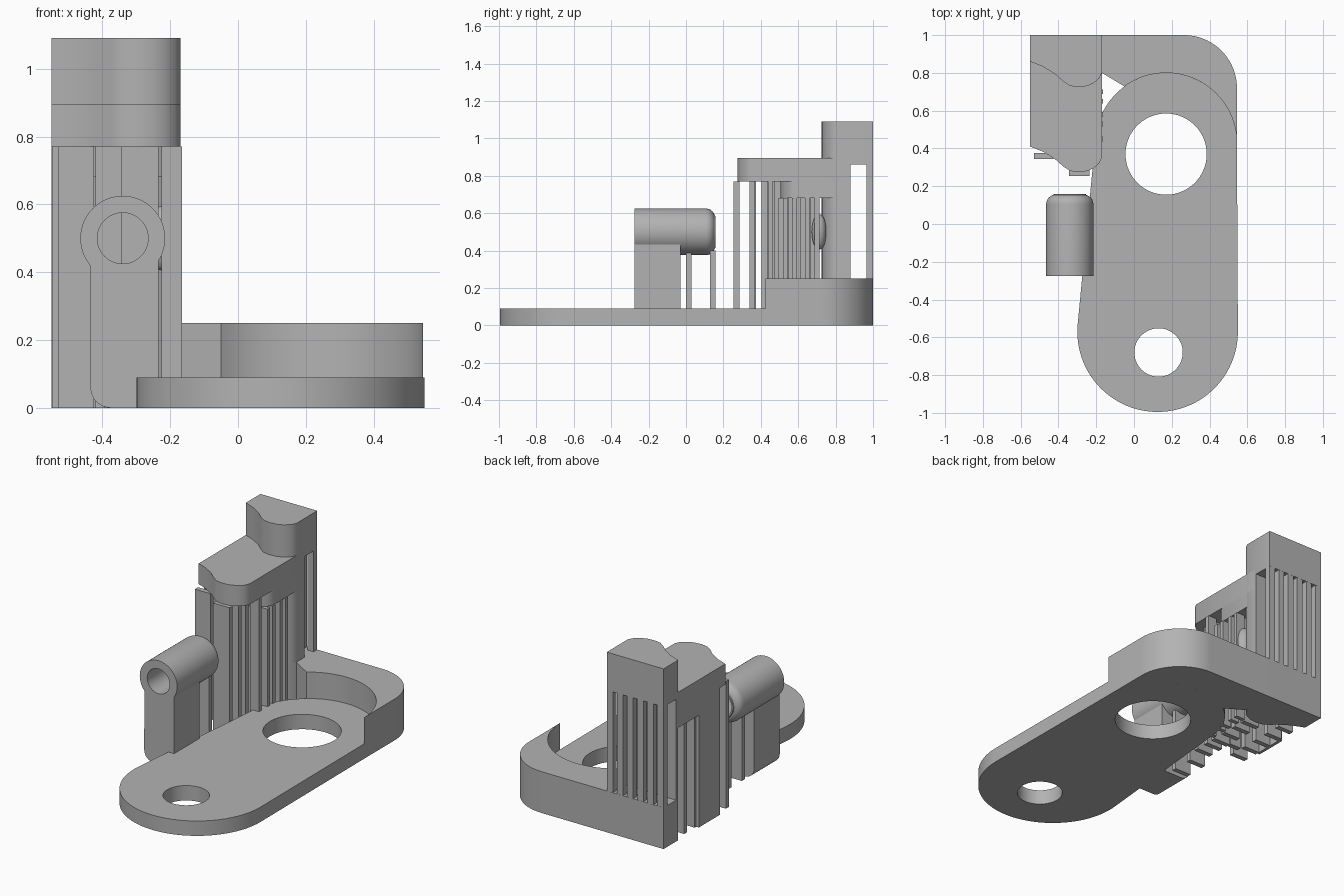
import bpy, bmesh
from math import sin, cos, pi, radians
from mathutils import Matrix

if "Cube" in bpy.data.objects:
    bpy.data.objects.remove(bpy.data.objects["Cube"])

GREY = bpy.data.materials.new("plain grey")
GREY.use_nodes = True
colour = (0.45, 0.45, 0.45, 1)
GREY.diffuse_color = colour
GREY.node_tree.nodes["Principled BSDF"].inputs["Base Color"].default_value = colour


def finish(name, mesh, smooth=False):
    obj = bpy.data.objects.new(name, mesh)
    bpy.context.collection.objects.link(obj)
    mesh.materials.clear()
    mesh.materials.append(GREY)
    if smooth:
        bpy.ops.object.select_all(action="DESELECT")
        obj.select_set(True)
        bpy.context.view_layer.objects.active = obj
        bpy.ops.object.shade_smooth_by_angle(angle=radians(30))
    return obj


def arc(cx, cy, r, start, end, steps=32):
    angles = [radians(start + (end - start) * i / steps) for i in range(steps + 1)]
    return [(cx + r * cos(a), cy + r * sin(a)) for a in angles]


def slab(name, loops, low, high, matrix=None):
    """Extrude a flat outline (any further loops are holes) from low to high."""
    curve = bpy.data.curves.new(name, "CURVE")
    curve.dimensions = "2D"
    curve.fill_mode = "BOTH"
    curve.extrude = (high - low) / 2
    for loop in loops:
        spline = curve.splines.new("POLY")
        spline.points.add(len(loop) - 1)
        for point, (x, y) in zip(spline.points, loop):
            point.co = (x, y, 0, 1)
        spline.use_cyclic_u = True
    temp = bpy.data.objects.new(name, curve)
    bpy.context.collection.objects.link(temp)
    bpy.context.view_layer.update()
    mesh = bpy.data.meshes.new_from_object(
        temp.evaluated_get(bpy.context.evaluated_depsgraph_get()))
    bpy.data.objects.remove(temp)
    mesh.transform(Matrix.Translation((0, 0, (low + high) / 2)))
    if matrix:
        mesh.transform(matrix)
    bm = bmesh.new()
    bm.from_mesh(mesh)
    bmesh.ops.remove_doubles(bm, verts=bm.verts, dist=0.0002)
    bmesh.ops.recalc_face_normals(bm, faces=bm.faces)
    bm.to_mesh(mesh)
    bm.free()
    return finish(name, mesh, smooth=True)


def bar(name, x0, x1, y, low, high, thick=0.03):
    bm = bmesh.new()
    bmesh.ops.create_cube(bm, size=1)
    bmesh.ops.scale(bm, vec=(x1 - x0, thick, high - low), verts=bm.verts)
    bmesh.ops.translate(bm, vec=((x0 + x1) / 2, y, (low + high) / 2), verts=bm.verts)
    mesh = bpy.data.meshes.new(name)
    bm.to_mesh(mesh)
    bm.free()
    return finish(name, mesh)


# Wavy front edge shared by the tower parts, right to left
WAVE = [(-.17, .8), (-.185, .77), (-.215, .745), (-.25, .73), (-.3, .725), (-.34, .732),
        (-.375, .755), (-.42, .795), (-.48, .832), (-.55, .86)]


def wavy(shift, back):
    return [(x, y + shift) for x, y in WAVE] + [(-.55, back), (-.17, back)]


# Base plate with two round holes
plate = arc(.17, .425, .375, 0, 174.5, 48) + arc(.125, -.57, .425, 174.5, 360, 48)
slab("base_plate", [plate, arc(.17, .37, .215, 0, 354, 59),
                    arc(.13, -.68, .128, 0, 354, 59)], 0, .09)

# Raised corner that wraps around the plate
corner = [(-.55, 1)] + arc(.265, .72, .28, 90, 0, 20)
corner += arc(.17, .425, .375, 0, 126, 36) + WAVE
slab("raised_corner", [corner], 0, .25)

# Tower: column, top block, stepped arm
slab("tower_column", [wavy(0, .88)], .25, .86)
slab("tower_top", [wavy(0, 1)], .86, 1.09)
slab("arm_block", [wavy(-.45, .87)], .77, .895)
slab("arm_step", [wavy(-.22, .87)], .68, .77)

# Small rounded boss on the column
bm = bmesh.new()
bmesh.ops.create_uvsphere(bm, u_segments=24, v_segments=12, radius=1)
bmesh.ops.scale(bm, vec=(.05, .04, .095), verts=bm.verts)
bmesh.ops.translate(bm, vec=(-.225, .712, .5), verts=bm.verts)
boss = bpy.data.meshes.new("column_boss")
bm.to_mesh(boss)
bm.free()
finish("column_boss", boss, smooth=True)

# Bars behind the tower
for i in range(6):
    x = -.55 + i * .068
    bar("back_bar", x, x + .04, .982, .25, .86, .035)

# Bars under the arm: left, middle and right rows
for i, y in enumerate((.36, .46, .56, .66, .76)):
    bar("left_bar", -.53, -.425, y, 0, .77 if i < 2 else .68)
for y in (.27, .355, .42, .51, .6, .68):
    bar("right_bar", -.345, -.235, y, 0, .77 if y < .5 else .68)
for y in (.45, .53, .58, .65, .7):
    bar("edge_bar", -.225, -.165, y, 0, .77 if y < .5 else .68, .025)
bar("middle_bar", -.42, -.345, .43, 0, .77)
bar("outer_bar", -.548, -.53, .56, 0, .77, .2)

# Tube along y with a rounded back end
ring = [(.075, -.275), (.125, -.275), (.125, .105)]
ring += [(.075 + dx, .105 + dy) for dx, dy in arc(0, 0, .05, 15, 75, 6)]
ring += [(.085, .158), (.075, .158)]
bm = bmesh.new()
verts = [bm.verts.new((r, y, 0)) for r, y in ring]
edges = [bm.edges.new((verts[i - 1], verts[i])) for i in range(len(verts))]
bmesh.ops.spin(bm, geom=verts + edges, cent=(0, 0, 0), axis=(0, 1, 0),
               angle=2 * pi, steps=64, use_merge=False)
bmesh.ops.remove_doubles(bm, verts=bm.verts, dist=0.0005)
bmesh.ops.recalc_face_normals(bm, faces=bm.faces)
bmesh.ops.translate(bm, vec=(-.34, 0, .5), verts=bm.verts)
tube = bpy.data.meshes.new("tube")
bm.to_mesh(tube)
bm.free()
finish("tube", tube, smooth=True)

# Stand under the tube, with a rounded lower edge, cut to the tube's curve
stand = [(-.235, 0)] + arc(-.375, .06, .06, 270, 180, 8)
stand += arc(-.34, .5, .12, 218, 331, 20)
slab("tube_stand", [stand], .03, .275, Matrix.Rotation(pi / 2, 4, "X"))

# Short bars under the tube
for y in (.015, .143):
    bar("tube_bar", -.395, -.285, y, 0, .4)
